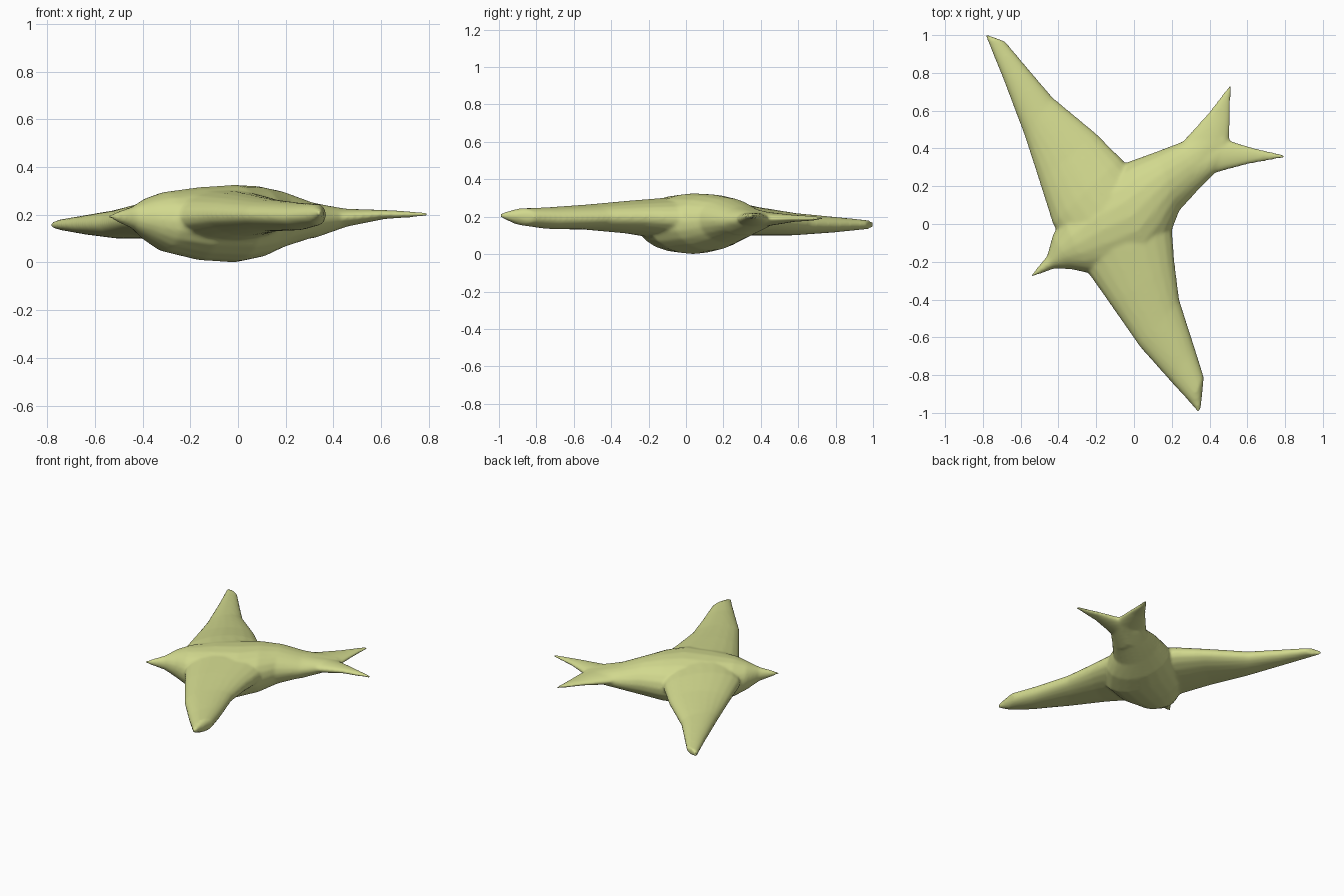
import bpy, bmesh, math
from mathutils import Vector

SIDES = 20
bm = bmesh.new()


def loft(stations):
    """Closed skin through oval sections: edge a (x, y), edge b (x, y), bottom z, top z."""
    rings = []
    for ax, ay, bx, by, low, high in stations:
        mid = Vector(((ax + bx) / 2, (ay + by) / 2, (low + high) / 2))
        half = Vector(((bx - ax) / 2, (by - ay) / 2, 0))
        ring = []
        for i in range(SIDES):
            t = 2 * math.pi * i / SIDES
            up = Vector((0, 0, (high - low) / 2 * math.sin(t)))
            ring.append(bm.verts.new(mid + half * math.cos(t) + up))
        rings.append(ring)
    faces = [bm.faces.new(rings[0]), bm.faces.new(rings[-1][::-1])]
    for r, s in zip(rings, rings[1:]):
        for i in range(SIDES):
            j = (i + 1) % SIDES
            faces.append(bm.faces.new((r[j], r[i], s[i], s[j])))
    bmesh.ops.recalc_face_normals(bm, faces=faces)


# Both wings, tip to tip through the shoulders
loft([
    (-.79, 1.005, -.68, .965, .135, .18),
    (-.69, .76, -.55, .81, .115, .20),
    (-.58, .47, -.43, .67, .10, .22),
    (-.50, .22, -.20, .48, .10, .255),
    (-.43, .00, -.07, .35, .09, .29),
    (-.36, -.12, .07, .20, .06, .31),
    (-.25, -.25, .20, .00, .08, .30),
    (-.13, -.42, .215, -.20, .11, .285),
    (.03, -.65, .24, -.40, .13, .265),
    (.19, -.83, .32, -.65, .135, .25),
    (.30, -.95, .37, -.81, .155, .245),
    (.34, -1.0, .355, -.97, .195, .22),
])

# Beak, head, belly and rump
loft([
    (-.545, -.27, -.54, -.28, .185, .20),
    (-.46, -.17, -.42, -.235, .14, .235),
    (-.43, -.06, -.33, -.24, .09, .27),
    (-.38, .04, -.24, -.26, .045, .295),
    (-.25, .20, -.08, -.26, .01, .315),
    (-.13, .28, .10, -.20, .00, .325),
    (-.03, .33, .19, -.06, .02, .32),
    (.11, .38, .24, .07, .06, .30),
    (.24, .43, .35, .19, .10, .255),
    (.32, .47, .43, .27, .13, .235),
    (.46, .48, .50, .42, .17, .215),
])

# Tail forks
loft([
    (.18, .36, .40, .30, .10, .25),
    (.27, .45, .505, .43, .15, .225),
    (.39, .585, .51, .56, .172, .21),
    (.51, .74, .515, .73, .183, .20),
])
loft([
    (.30, .40, .33, .18, .10, .25),
    (.48, .45, .43, .27, .15, .225),
    (.63, .405, .60, .315, .182, .22),
    (.80, .365, .80, .352, .193, .21),
])

mesh = bpy.data.meshes.new("bird")
bm.to_mesh(mesh)
bm.free()
bird = bpy.data.objects.new("bird", mesh)
bpy.context.collection.objects.link(bird)

mat = bpy.data.materials.new("pale olive")
mat.diffuse_color = (.64, .69, .27, 1)
mesh.materials.append(mat)

# Fuse the parts into one soft skin
fuse = bird.modifiers.new("fuse", 'REMESH')
fuse.mode = 'VOXEL'
fuse.voxel_size = .009
fuse.use_smooth_shade = True
soften = bird.modifiers.new("soften", 'SMOOTH')
soften.factor = .5
soften.iterations = 10
